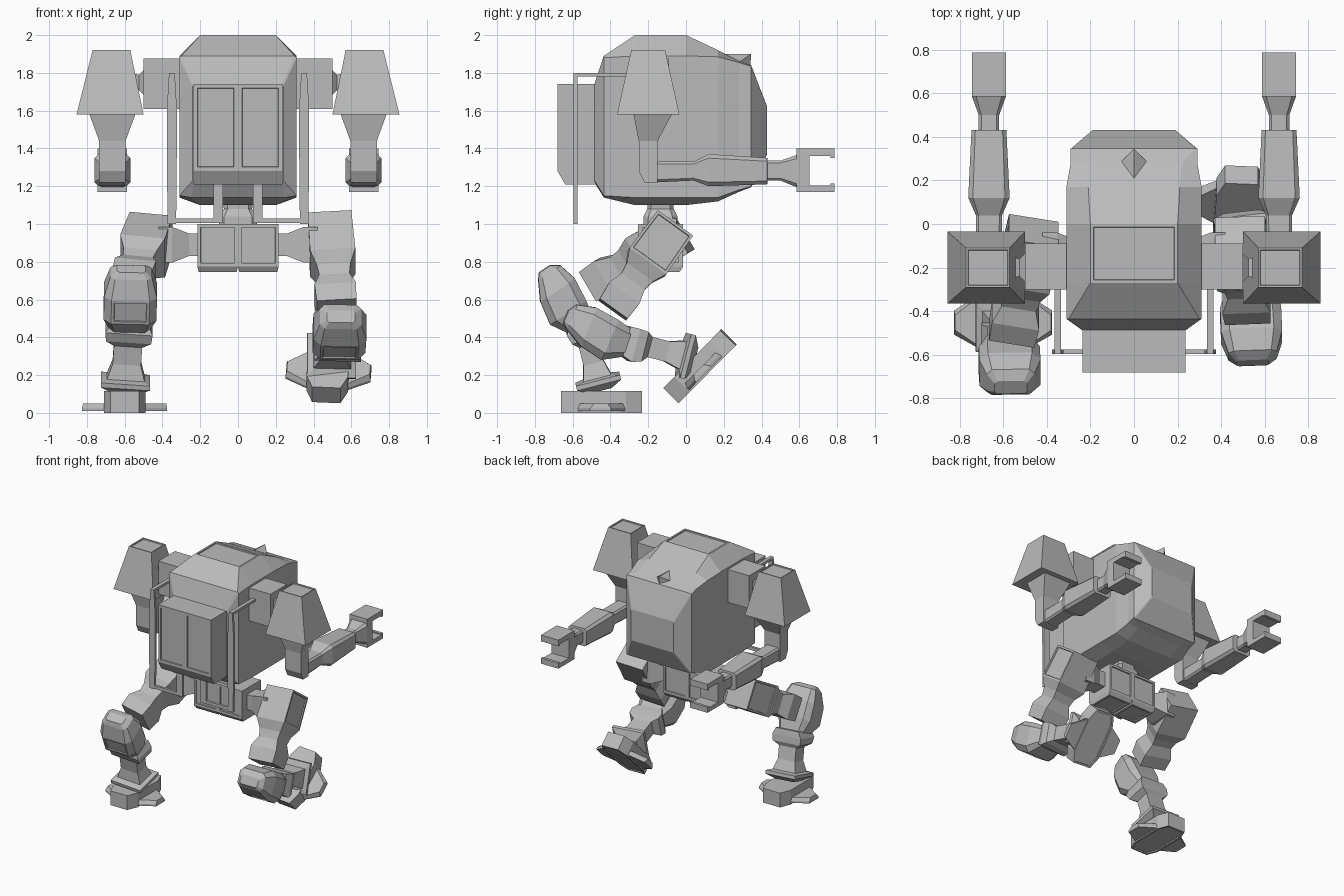
import bpy, bmesh
from mathutils import Vector

if "Cube" in bpy.data.objects:
    bpy.data.objects.remove(bpy.data.objects["Cube"])

GREY = (0.5, 0.5, 0.5, 1)
paint = bpy.data.materials.new("armour grey")
paint.diffuse_color = GREY
paint.use_nodes = True
paint.node_tree.nodes["Principled BSDF"].inputs["Base Color"].default_value = GREY


def finish(name, bm):
    bmesh.ops.recalc_face_normals(bm, faces=bm.faces)
    mesh = bpy.data.meshes.new(name)
    bm.to_mesh(mesh)
    bm.free()
    mesh.materials.append(paint)
    ob = bpy.data.objects.new(name, mesh)
    bpy.context.collection.objects.link(ob)
    return ob


def loft(name, rings):
    """Skin a row of equal point rings and cap both ends."""
    bm = bmesh.new()
    rows = [[bm.verts.new(p) for p in ring] for ring in rings]
    for r0, r1 in zip(rows, rows[1:]):
        for i in range(len(r0)):
            j = (i + 1) % len(r0)
            bm.faces.new((r0[i], r0[j], r1[j], r1[i]))
    bm.faces.new(rows[0])
    bm.faces.new(rows[-1])
    return finish(name, bm)


def limb(name, a, b, stations, cut=0.0):
    """Loft along a to b; station = distance, low, high, half width. cut chamfers the corners."""
    a, b = Vector(a), Vector(b)
    axis = (b - a).normalized()
    u = Vector((1, 0, 0))
    u = (u - axis * u.dot(axis)).normalized()
    n = u.cross(axis)
    rings = []
    for t, lo, hi, w in stations:
        c = cut * min(w, (hi - lo) / 2)
        if cut:
            sec = [(-w + c, lo), (w - c, lo), (w, lo + c), (w, hi - c),
                   (w - c, hi), (-w + c, hi), (-w, hi - c), (-w, lo + c)]
        else:
            sec = [(-w, lo), (w, lo), (w, hi), (-w, hi)]
        rings.append([a + axis * t + u * x + n * y for x, y in sec])
    return loft(name, rings)


def box(name, x, y, z):
    return loft(name, [[(x[0], y[0], h), (x[1], y[0], h), (x[1], y[1], h), (x[0], y[1], h)]
                       for h in z])


def hull(name, points):
    bm = bmesh.new()
    for p in points:
        bm.verts.new(p)
    bmesh.ops.convex_hull(bm, input=bm.verts)
    return finish(name, bm)


def panel(ob, direction, border, depth=-0.008):
    """Inset the largest face that looks along direction."""
    d = Vector(direction).normalized()
    bm = bmesh.new()
    bm.from_mesh(ob.data)
    faces = [f for f in bm.faces if f.normal.dot(d) > 0.85]
    if faces:
        face = max(faces, key=lambda f: f.calc_area())
        bmesh.ops.inset_individual(bm, faces=[face], thickness=border, depth=0)
        bmesh.ops.inset_individual(bm, faces=[face], thickness=0.003, depth=depth)
    bm.to_mesh(ob.data)
    bm.free()


# Hull: y, half width, shoulder z, top half width, top z, low z, bottom half width, bottom z
hull_rows = [
    (-.485, .24, 1.73, .23, 1.74, 1.23, .23, 1.22),
    (-.435, .31, 1.88, .30, 1.89, 1.15, .25, 1.14),
    (-.27, .31, 1.89, .20, 2.0, 1.14, .20, 1.10),
    (0, .31, 1.89, .20, 2.0, 1.14, .20, 1.10),
    (.17, .31, 1.885, .21, 1.92, 1.14, .20, 1.12),
    (.28, .29, 1.855, .22, 1.865, 1.18, .20, 1.17),
    (.345, .29, 1.835, .28, 1.84, 1.20, .28, 1.195),
    (.43, .19, 1.61, .185, 1.62, 1.38, .185, 1.37),
]
body = loft("main_hull", [[(-tw, y, zt), (tw, y, zt), (w, y, zs), (w, y, zl),
                           (bw, y, zb), (-bw, y, zb), (-w, y, zl), (-w, y, zs)]
                          for y, w, zs, tw, zt, zl, bw, zb in hull_rows])
panel(body, (0, 0, 1), .02)
hull("canopy_crest", [(0, .17, 1.9), (.075, .27, 1.85), (-.075, .27, 1.85),
                      (0, .345, 1.9), (0, .34, 1.83)])

# Waist and pelvis
limb("waist_column", (0, -.135, 1.14), (0, -.135, .95),
     [(0, -.07, .07, .08), (.06, -.07, .07, .075), (.1, -.09, .09, .1), (.19, -.09, .09, .1)], .3)
box("pelvis_plate", (-.1, .1), (-.2, -.05), (.98, 1.03))

for s in (-1, 1):
    side = "left" if s > 0 else "right"

    # Backpack and pelvis halves with recessed doors
    pack = limb(side + "_backpack", (s * .1175, -.48, 1.48), (s * .1175, -.68, 1.48),
                [(0, -.26, .27, .1175), (.16, -.26, .27, .1175), (.2, -.26, .2, .1175)])
    panel(pack, (0, -1, 0), .03)
    pelvis = limb(side + "_pelvis", (s * .1075, -.135, 1.0), (s * .1075, -.135, .745),
                  [(0, -.12, .12, .1075), (.225, -.12, .12, .1075), (.255, -.1, .1, .1)])
    for d in ((0, -1, 0), (0, 1, 0), (0, 0, -1)):
        panel(pelvis, d, .025)

    # Flat hose running from the shoulder down and back up into the backpack
    x = s * .35
    box(side + "_hose_arm", (x - .015, x + .015), (-.59, -.25), (1.78, 1.8))
    limb(side + "_hose_drop", (x, -.585, 1.8), (x, -.585, 1.0),
         [(0, -.01, .01, .015), (.2, -.01, .01, .027), (.6, -.01, .01, .025), (.8, -.01, .01, .022)])
    box(side + "_hose_base", (s * .08, s * .37), (-.595, -.575), (1.005, 1.03))
    box(side + "_hose_riser", (s * .08, s * .13), (-.595, -.575), (1.005, 1.23))

    # Shoulder
    box(side + "_shoulder_block", (s * .29, s * .5), (-.3, -.09), (1.61, 1.875))
    loft(side + "_shoulder_pin", [[(s * px, -.2 - r, 1.75 - r), (s * px, -.2 + r, 1.75 - r),
                                   (s * px, -.2 + r, 1.75 + r), (s * px, -.2 - r, 1.75 + r)]
                                  for px, r in ((.49, .075), (.525, .04), (.6, .06))])
    guard = loft(side + "_shoulder_guard",
                 [[(s * x0, y0, z), (s * x1, y0, z), (s * x1, y1, z), (s * x0, y1, z)]
                  for x0, x1, y0, y1, z in ((.5, .855, -.365, -.035, 1.58),
                                            (.57, .77, -.29, -.11, 1.92))])
    panel(guard, (0, 0, 1), .012)

    # Arm
    ax = s * .665
    limb(side + "_upper_arm", (ax, -.19, 1.59), (ax, -.19, 1.2),
         [(0, -.09, .12, .125), (.15, -.06, .04, .07), (.31, -.06, .04, .07), (.37, -.03, .04, .07)])
    limb(side + "_forearm", (ax, -.17, 1.28), (ax, .6, 1.28),
         [(0, -.06, .05, .06), (.21, -.05, .05, .06), (.29, -.08, .09, .095),
          (.6, -.07, .07, .08), (.602, -.05, .055, .047), (.67, -.05, .055, .047),
          (.755, -.085, .085, .078)], .25)
    cx = (ax - .078, ax + .078)
    box(side + "_claw_palm", cx, (.585, .655), (1.17, 1.4))
    for tag, z0, z1, lip in (("upper", 1.36, 1.4, 1.35), ("lower", 1.205, 1.17, 1.215)):
        box(side + "_claw_" + tag, cx, (.65, .78), (z0, z1))
        box(side + "_claw_lip_" + tag, cx, (.765, .787), (lip, z1))


def leg(side, hip, knee, shin_top, shin_end, ankle_end, foot_c, toe, up):
    s = 1 if hip[0] > 0 else -1
    # Hip axle
    loft(side + "_hip_axle", [[(s * x, -.135 - r, .89 - r), (s * x, -.135 + r, .89 - r),
                               (s * x, -.135 + r, .89 + r), (s * x, -.135 - r, .89 + r)]
                              for x, r in ((.2, .06), (.26, .06), (.35, .095), (.42, .095))])
    # Thigh
    thigh = limb(side + "_thigh", hip, knee,
                 [(0, -.115, .115, .115), (.25, -.12, .12, .12), (.32, -.085, .085, .09),
                  (.38, -.075, .075, .08), (.46, -.1, .095, .11), (.56, -.09, .09, .105)])
    panel(thigh, (s, 0, 0), .02)
    # Shin with the knee bulge
    shin = limb(side + "_shin", shin_top, shin_end,
                [(0, -.04, .03, .075), (.03, -.065, .075, .11), (.13, -.12, .1, .14),
                 (.26, -.145, .085, .14), (.37, -.08, .06, .1)], .35)
    front = Vector((0, shin_end[2] - shin_top[2], shin_top[1] - shin_end[1]))
    panel(shin, front, .02)
    # Ankle with collar and flared cuff
    limb(side + "_ankle", shin_end, ankle_end,
         [(-.03, -.08, .08, .1), (.02, -.1, .08, .125), (.07, -.085, .075, .12),
          (.1, -.055, .055, .075), (.2, -.055, .055, .075), (.28, -.075, .075, .1),
          (.29, -.12, .12, .13), (.315, -.12, .12, .13), (.35, -.06, .06, .08)])
    # Foot: tapered slab with pointed side fins
    c, toe, up = Vector(foot_c), Vector(toe).normalized(), Vector(up).normalized()
    across = toe.cross(up)

    def ring(plan, h):
        return [c + across * x + toe * y + up * h for x, y in plan]
    slab = [(-.075, .215), (.075, .215), (.11, .13), (.11, -.13),
            (.075, -.215), (-.075, -.215), (-.11, -.13), (-.11, .13)]
    sole = loft(side + "_foot", [ring(slab, 0), ring(slab, .115)])
    panel(sole, -up, .015)
    for k in (-1, 1):
        fin = [(k * .1, .13), (k * .225, .06), (k * .225, -.05), (k * .1, -.13)]
        top = [(k * .1, .12), (k * .22, .04), (k * .22, -.03), (k * .1, -.12)]
        loft(side + "_foot_fin", [ring(fin, .01), ring(fin, .025), ring(top, .05)])


leg("left", (.485, -.06, 1.0), (.52, -.37, .57), (.545, -.635, .515), (.53, -.295, .375),
    (.49, .04, .29), (.48, .115, .207), (-.06, -.7, -.71), (0, -.71, .7))
leg("right", (-.46, -.03, .955), (-.56, -.5, .68), (-.565, -.745, .765), (-.575, -.54, .46),
    (-.6, -.45, .11), (-.6, -.447, 0), (0, -1, 0), (0, 0, 1))
